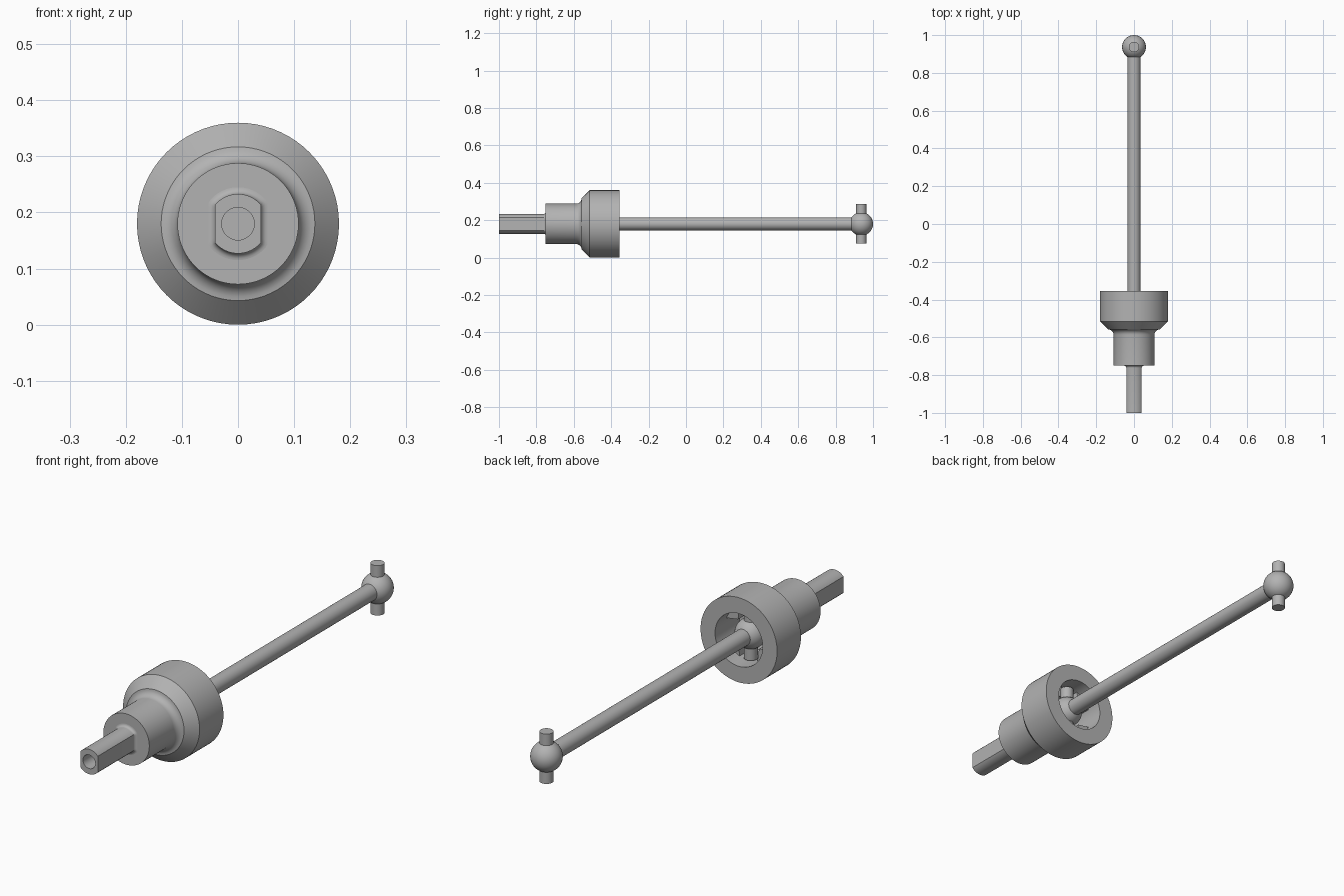
import bpy, bmesh, math

if "Cube" in bpy.data.objects:
    bpy.data.objects.remove(bpy.data.objects["Cube"])

AXIS = 0.18      # height of the shaft axis
SIDES = 72

steel = bpy.data.materials.new("grey steel")
steel.use_nodes = True
GREY = (0.45, 0.45, 0.45, 1)
steel.diffuse_color = GREY
steel.node_tree.nodes["Principled BSDF"].inputs["Base Color"].default_value = GREY


def finish(obj, angle=32):
    obj.data.materials.clear()
    obj.data.materials.append(steel)
    bpy.ops.object.select_all(action="DESELECT")
    obj.select_set(True)
    bpy.context.view_layer.objects.active = obj
    bpy.ops.object.shade_smooth_by_angle(angle=math.radians(angle))


def loft(name, rings):
    """Skin rings of (y, radius, half width across flats or None) along the axis."""
    bm = bmesh.new()
    loops = []
    for y, r, flat in rings:
        loop = []
        for i in range(SIDES):
            a = math.tau * i / SIDES
            rho = r if flat is None else min(r, flat / max(abs(math.cos(a)), 1e-6))
            loop.append(bm.verts.new((rho * math.cos(a), y, AXIS + rho * math.sin(a))))
        loops.append(loop)
    for p, q in zip(loops, loops[1:]):
        for i in range(SIDES):
            j = (i + 1) % SIDES
            bm.faces.new((p[i], p[j], q[j], q[i]))
    bm.faces.new(loops[0])
    bm.faces.new(loops[-1])
    bmesh.ops.recalc_face_normals(bm, faces=bm.faces)
    mesh = bpy.data.meshes.new(name)
    bm.to_mesh(mesh)
    bm.free()
    obj = bpy.data.objects.new(name, mesh)
    bpy.context.collection.objects.link(obj)
    finish(obj)
    return obj


def fillet(y0, r0, size, steps=6):
    """Concave quarter round running from (y0, r0) out to (y0 + size, r0 + size)."""
    out = []
    for i in range(steps + 1):
        t = math.pi / 2 * i / steps
        out.append((y0 + size * math.sin(t), r0 + size * (1 - math.cos(t))))
    return out


# Cup: collar, fillet, chamfered body and hollow open to the back
profile = [(-0.75, 0.108)] + fillet(-0.587, 0.108, 0.029)
profile += [(-0.515, 0.18), (-0.355, 0.18), (-0.355, 0.112), (-0.52, 0.112), (-0.54, 0.06)]
loft("drive_cup", [(y, r, None) for y, r in profile])

# Stub with two flats, flared at its root and drilled from the front
STUB_R, FLAT = 0.053, 0.0406
rings = [(-0.85, 0.029, None), (-1.0, 0.029, None), (-1.0, STUB_R, FLAT)]
rings += [(y, r, r - STUB_R + FLAT) for y, r in fillet(-0.762, STUB_R, 0.012)]
rings.append((-0.74, STUB_R, FLAT))
loft("flatted_stub", rings)

# Long shaft between the two ball joints
BALLS = {"inner": -0.435, "outer": 0.937}
loft("long_shaft", [(BALLS["inner"], 0.0345, None), (BALLS["outer"], 0.0345, None)])

# Ball and cross pin at each end
for end, y in BALLS.items():
    bpy.ops.mesh.primitive_uv_sphere_add(segments=48, ring_count=24, radius=0.063,
                                         location=(0, y, AXIS))
    ball = bpy.context.object
    ball.name = end + "_ball"
    finish(ball)
    bpy.ops.mesh.primitive_cylinder_add(vertices=40, radius=0.027, depth=0.212,
                                        location=(0, y, AXIS))
    pin = bpy.context.object
    pin.name = end + "_cross_pin"
    finish(pin)

# Wedge lobes inside the cup that leave slots for the pin
for k in range(4):
    mid = math.pi / 4 + k * math.pi / 2
    bm = bmesh.new()
    outline = [(0.07, 0)] + [(0.115, math.radians(d)) for d in (-24, -12, 0, 12, 24)]
    base = bm.faces.new([bm.verts.new((r * math.cos(mid + a), -0.53, AXIS + r * math.sin(mid + a)))
                         for r, a in outline])
    new = bmesh.ops.extrude_face_region(bm, geom=[base])["geom"]
    bmesh.ops.translate(bm, vec=(0, 0.11, 0),
                        verts=[v for v in new if isinstance(v, bmesh.types.BMVert)])
    bmesh.ops.recalc_face_normals(bm, faces=bm.faces)
    mesh = bpy.data.meshes.new("cup_lobe")
    bm.to_mesh(mesh)
    bm.free()
    lobe = bpy.data.objects.new("cup_lobe_%d" % (k + 1), mesh)
    bpy.context.collection.objects.link(lobe)
    finish(lobe)
